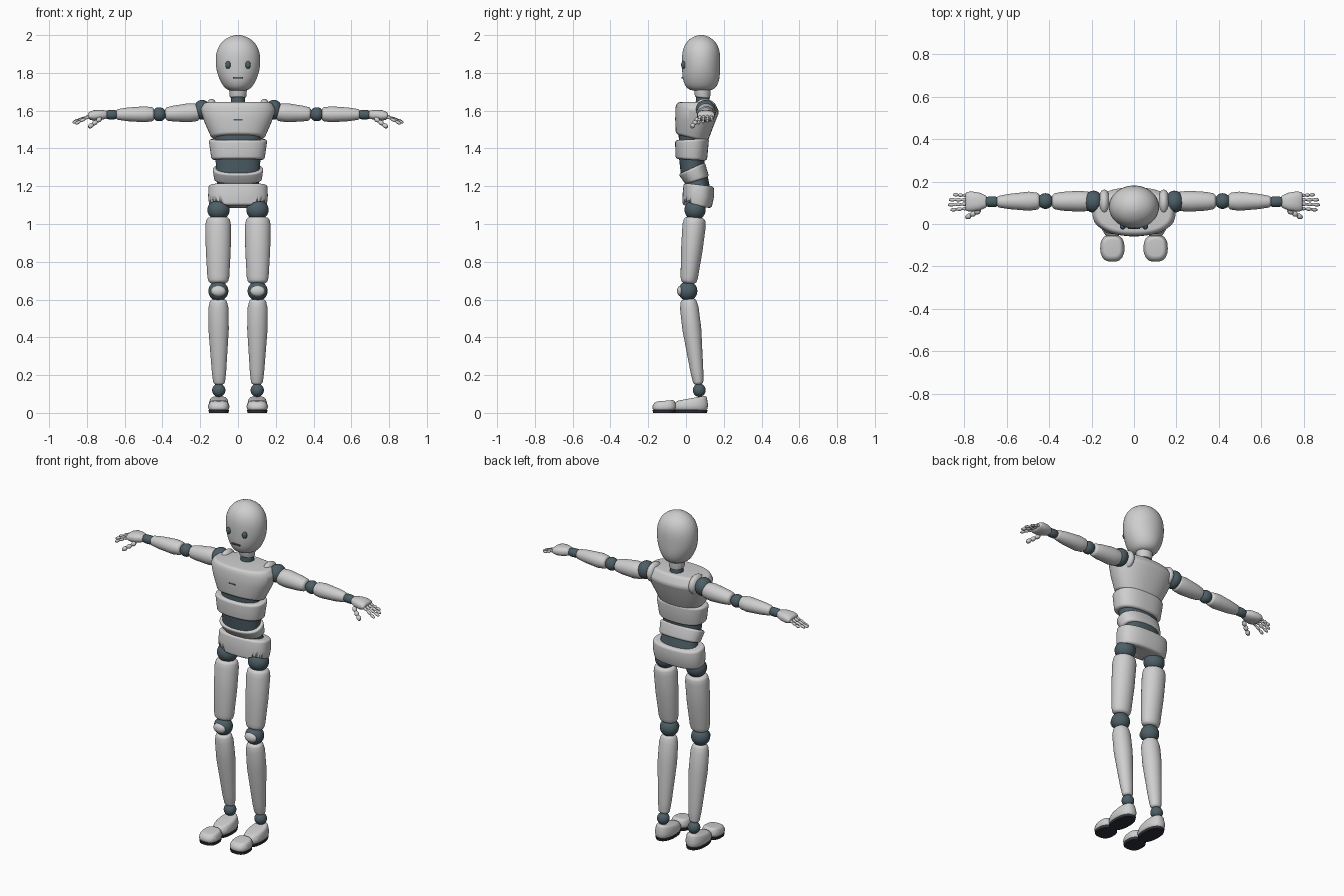
import bpy, bmesh
from math import sin, cos, pi, radians, copysign
from mathutils import Vector, Matrix

if "Cube" in bpy.data.objects:
    bpy.data.objects.remove(bpy.data.objects["Cube"])


def material(name, r, g, b):
    m = bpy.data.materials.new(name)
    m.use_nodes = True
    m.diffuse_color = (r, g, b, 1)
    bsdf = m.node_tree.nodes["Principled BSDF"]
    bsdf.inputs["Base Color"].default_value = (r, g, b, 1)
    bsdf.inputs["Roughness"].default_value = 0.6
    return m


SHELL = material("light grey shell", 0.62, 0.62, 0.62)
JOINT = material("slate joint", 0.075, 0.115, 0.135)
SOLE = material("dark sole", 0.025, 0.03, 0.038)


def finish(name, bm, mat, bevel=0, subsurf=0):
    bmesh.ops.recalc_face_normals(bm, faces=bm.faces)
    me = bpy.data.meshes.new(name)
    bm.to_mesh(me)
    bm.free()
    me.materials.append(mat)
    ob = bpy.data.objects.new(name, me)
    bpy.context.collection.objects.link(ob)
    bpy.ops.object.select_all(action="DESELECT")
    bpy.context.view_layer.objects.active = ob
    ob.select_set(True)
    if bevel:
        mod = ob.modifiers.new("rounded rims", "BEVEL")
        mod.width, mod.segments = bevel, 5
        mod.limit_method, mod.angle_limit = "ANGLE", radians(40)
        bpy.ops.object.modifier_apply(modifier=mod.name)
    if subsurf:
        mod = ob.modifiers.new("smooth", "SUBSURF")
        mod.levels = subsurf
        bpy.ops.object.modifier_apply(modifier=mod.name)
    bpy.ops.object.shade_smooth_by_angle(angle=radians(40))
    return ob


def loft(name, rings, mat, power=2.0, bevel=0.0, subsurf=0, matrix=None, sides=48):
    """Skin over oval rings (height, x radius, y radius, y centre, tilt)."""
    bm = bmesh.new()
    loops = []
    for ring in rings:
        h, a, b, oy, tilt = (tuple(ring) + (0, 0))[:5]
        loop = []
        for i in range(sides):
            c, s = cos(2 * pi * i / sides), sin(2 * pi * i / sides)
            x = a * copysign(abs(c) ** (2 / power), c)
            y = b * copysign(abs(s) ** (2 / power), s)
            loop.append(bm.verts.new((x, oy + y, h + y * tilt)))
        loops.append(loop)
    for low, high in zip(loops, loops[1:]):
        for i in range(sides):
            j = (i + 1) % sides
            bm.faces.new((low[i], low[j], high[j], high[i]))
    bm.faces.new(loops[0][::-1])
    bm.faces.new(loops[-1])
    if matrix:
        bm.transform(matrix)
    return finish(name, bm, mat, bevel, subsurf)


def limb(name, start, end, profile, mat, **options):
    """Loft along a line; profile holds (fraction, x radius, y radius)."""
    start, end = Vector(start), Vector(end)
    d = end - start
    turn = Vector((0, 0, 1)).rotation_difference(d).to_matrix().to_4x4()
    rings = [(t * d.length, a, b) for t, a, b in profile]
    return loft(name, rings, mat, matrix=Matrix.Translation(start) @ turn, **options)


def ball(name, centre, radii, mat):
    bm = bmesh.new()
    size = Matrix.Diagonal((*radii, 1))
    bmesh.ops.create_uvsphere(bm, u_segments=32, v_segments=20, radius=1,
                              matrix=Matrix.Translation(centre) @ size)
    return finish(name, bm, mat)


def plate(name, centre, size, mat):
    bm = bmesh.new()
    bmesh.ops.create_cube(bm, size=1, matrix=Matrix.Translation(centre) @ Matrix.Diagonal((*size, 1)))
    return finish(name, bm, mat)


# Head and neck
loft("head", [(1.705, .04, .045, .08), (1.715, .068, .075, .08), (1.75, .091, .094, .08),
              (1.79, .108, .1, .08), (1.83, .117, .101, .08), (1.87, .119, .102, .08),
              (1.91, .115, .1, .08), (1.95, .099, .088, .08), (1.98, .069, .062, .08),
              (1.996, .033, .03, .08), (2.0, .012, .012, .08)], SHELL, subsurf=1)
plate("mouth", (0, -.02, 1.775), (.055, .008, .007), JOINT)
loft("neck_collar", [(1.668, .043, .04, .088, -.1), (1.73, .049, .045, .085)], SHELL, bevel=.008)
loft("neck_joint", [(1.61, .04, .04, .09), (1.68, .036, .035, .088)], JOINT)

# Torso shells, each tilted to follow the spine
loft("chest", [(1.455, .14, .084, .03, -.25), (1.54, .178, .102, .045, -.18),
               (1.605, .2, .116, .06, -.1), (1.645, .178, .098, .052)],
     SHELL, power=2.3, bevel=.014)
loft("ribs", [(1.34, .14, .083, .028, -.06), (1.448, .156, .09, .032, .05)],
     SHELL, power=2.4, bevel=.014)
loft("belly", [(1.23, .125, .062, .06, .33), (1.295, .135, .07, .03, .45)],
     SHELL, power=2.4, bevel=.012)
pelvis = loft("pelvis", [(1.092, .152, .077, .058, -.1), (1.15, .158, .083, .065, -.1),
                         (1.208, .155, .08, .068, -.12)], SHELL, power=2.5, bevel=.014)
plate("chest_slit", (0, -.055, 1.552), (.045, .009, .006), JOINT)

# Flexible bands between the torso shells
loft("upper_spine", [(1.42, .12, .072, .035), (1.49, .122, .075, .035, -.2)], JOINT, power=2.3)
loft("middle_spine", [(1.28, .115, .062, .035, .3), (1.36, .12, .068, .03)], JOINT, power=2.3)
loft("lower_spine", [(1.19, .118, .064, .065, -.1), (1.25, .105, .055, .058, .2)], JOINT, power=2.3)

for side, s in (("left", 1), ("right", -1)):
    def at(x, y, z):
        return (s * x, y, z)

    ball(side + "_eye", at(.053, -.012, 1.842), (.014, .014, .02), JOINT)

    # Arm
    ball(side + "_collar_pad", at(.14, .1, 1.605), (.03, .062, .058), SHELL)
    ball(side + "_shoulder", at(.19, .105, 1.605), (.045, .052, .052), JOINT)
    limb(side + "_upper_arm", at(.205, .107, 1.592), at(.385, .107, 1.582),
         [(0, .045, .045), (.3, .05, .049), (.75, .042, .044), (1, .034, .035)],
         SHELL, bevel=.014)
    ball(side + "_elbow", at(.417, .108, 1.581), (.037, .037, .037), JOINT)
    limb(side + "_forearm", at(.444, .108, 1.581), at(.646, .105, 1.58),
         [(0, .036, .038), (.25, .042, .045), (.7, .036, .036), (1, .027, .026)],
         SHELL, bevel=.014)
    limb(side + "_wrist", at(.64, .105, 1.58), at(.7, .105, 1.578),
         [(0, .018, .018), (.2, .025, .025), (.7, .025, .025), (1, .02, .02)], JOINT, bevel=.004)

    # Hand
    limb(side + "_palm", at(.692, .105, 1.58), at(.793, .106, 1.572),
         [(0, .02, .026), (.35, .027, .042), (.7, .028, .047), (1, .018, .045)],
         SHELL, power=2.4, bevel=.012)
    beads = [(i / 18, .55 + .45 * abs(sin(pi * i / 6))) for i in range(19)]

    def finger(name, start, end, r):
        limb(side + name, at(*start), at(*end), [(t, r * k, r * k) for t, k in beads],
             SHELL, sides=12)

    for i, reach in enumerate((.862, .875, .87, .85)):
        finger("_finger_%d" % (i + 1), (.782, .074 + .02 * i, 1.572),
               (reach, .066 + .024 * i, 1.53 + .006 * i), .0085)
    finger("_thumb", (.725, .064, 1.56), (.79, .03, 1.512), .013)

    # Hip socket cut into the pelvis, then the hip ball
    cutter = ball("hip_cutter", at(.103, .035, 1.07), (.06, .075, .058), SHELL)
    cutter.hide_render = True
    bpy.context.view_layer.objects.active = pelvis
    cut = pelvis.modifiers.new("hip socket", "BOOLEAN")
    cut.operation, cut.object, cut.solver = "DIFFERENCE", cutter, "EXACT"
    bpy.ops.object.modifier_apply(modifier=cut.name)
    bpy.data.objects.remove(cutter)
    ball(side + "_hip", at(.103, .048, 1.075), (.059, .056, .055), JOINT)

    # Leg
    limb(side + "_thigh", at(.105, .047, 1.035), at(.104, .014, .685),
         [(0, .06, .055), (.12, .068, .062), (.5, .066, .057), (.9, .058, .046), (1, .05, .04)],
         SHELL, bevel=.018)
    ball(side + "_knee", at(.104, .01, .645), (.053, .05, .052), JOINT)
    ball(side + "_kneecap", at(.104, -.028, .645), (.038, .019, .028), SHELL)
    limb(side + "_shin", at(.104, .012, .602), at(.1, .066, .15),
         [(0, .042, .04), (.1, .053, .049), (.35, .054, .05), (.85, .038, .034), (1, .03, .026)],
         SHELL, bevel=.016)
    ball(side + "_ankle", at(.102, .07, .12), (.035, .034, .035), JOINT)

    # Foot: heel and toe shells, each on its own sole
    shift = Matrix.Translation((s * .102, 0, 0))
    loft(side + "_foot", [(.012, .048, .088, .024), (.04, .055, .093, .024, .03),
                          (.078, .044, .078, .03, .18)], SHELL, power=2.3, bevel=.018, matrix=shift)
    loft(side + "_toe", [(.012, .052, .058, -.116), (.035, .057, .065, -.115),
                         (.064, .045, .05, -.112, .08)], SHELL, power=2.6, bevel=.014, matrix=shift)
    loft(side + "_heel_sole", [(0, .048, .087, .024), (.014, .051, .09, .024)],
         SOLE, power=2.3, matrix=shift)
    loft(side + "_toe_sole", [(0, .052, .058, -.116), (.016, .054, .061, -.116)],
         SOLE, power=2.6, matrix=shift)
